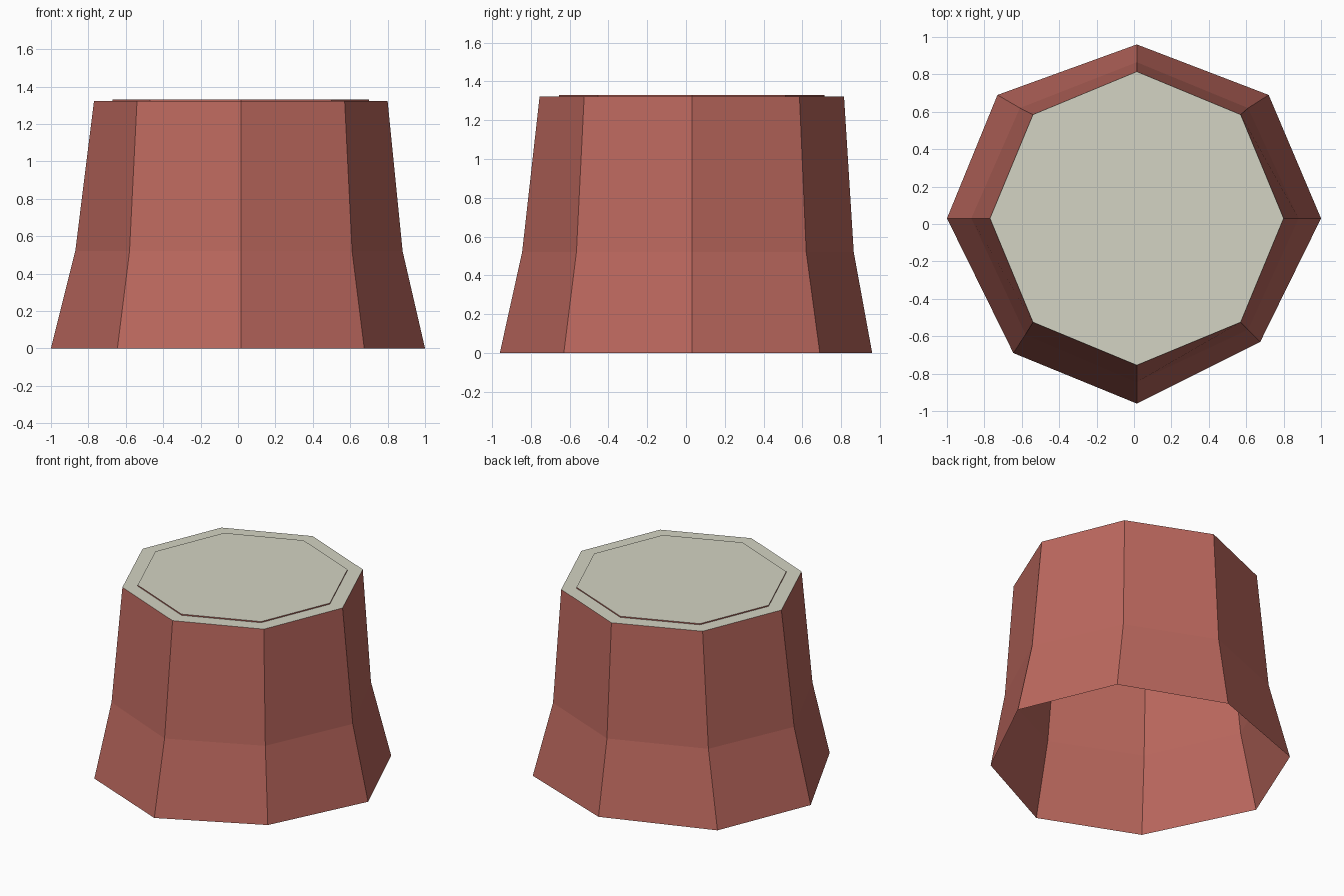
import bpy, bmesh, math

if "Cube" in bpy.data.objects:
    bpy.data.objects.remove(bpy.data.objects["Cube"])

CX, CY = 0.015, 0.03


def material(name, rgb):
    m = bpy.data.materials.new(name)
    lin = [(c / 255 / 12.92) if c / 255 <= 0.04045 else ((c / 255 + 0.055) / 1.055) ** 2.4 for c in rgb]
    m.diffuse_color = (*lin, 1)
    m.use_nodes = True
    m.node_tree.nodes["Principled BSDF"].inputs["Base Color"].default_value = m.diffuse_color
    return m


bark = material("red_brown_bark", (188, 104, 94))
wood = material("pale_cut_wood", (212, 212, 195))


def octagon(r):
    return [(CX + r * math.cos(i * math.pi / 4), CY + r * math.sin(i * math.pi / 4)) for i in range(8)]


def lofted(name, rings, cap):
    """Open-bottomed octagonal shell through (z, points) rings, pale cap on top."""
    bm = bmesh.new()
    loops = [[bm.verts.new((x, y, z)) for x, y in pts] for z, pts in rings]
    for a, b in zip(loops, loops[1:]):
        for i in range(8):
            j = (i + 1) % 8
            bm.faces.new((a[i], a[j], b[j], b[i]))
    bm.faces.new(loops[-1]).material_index = cap
    me = bpy.data.meshes.new(name)
    bm.to_mesh(me)
    bm.free()
    me.materials.append(bark)
    me.materials.append(wood)
    ob = bpy.data.objects.new(name, me)
    bpy.context.collection.objects.link(ob)
    return ob


# Trunk: uneven flared foot, narrowing to a regular octagonal cut
foot = [(1.0, 0.03), (0.72, 0.69), (0.015, 0.96), (-0.73, 0.69),
        (-1.0, 0.03), (-0.645, -0.69), (0.015, -0.96), (0.675, -0.63)]
waist = [(0.88, 0.03), (0.61, 0.62), (0.015, 0.865), (-0.61, 0.62),
         (-0.87, 0.03), (-0.58, -0.59), (0.015, -0.845), (0.61, -0.565)]
lofted("stump_trunk", [(0, foot), (0.52, waist), (1.322, octagon(0.785))], 1)

# Thin raised plate on the cut top
lofted("cut_top_plate", [(1.322, octagon(0.685)), (1.33, octagon(0.685))], 1)
